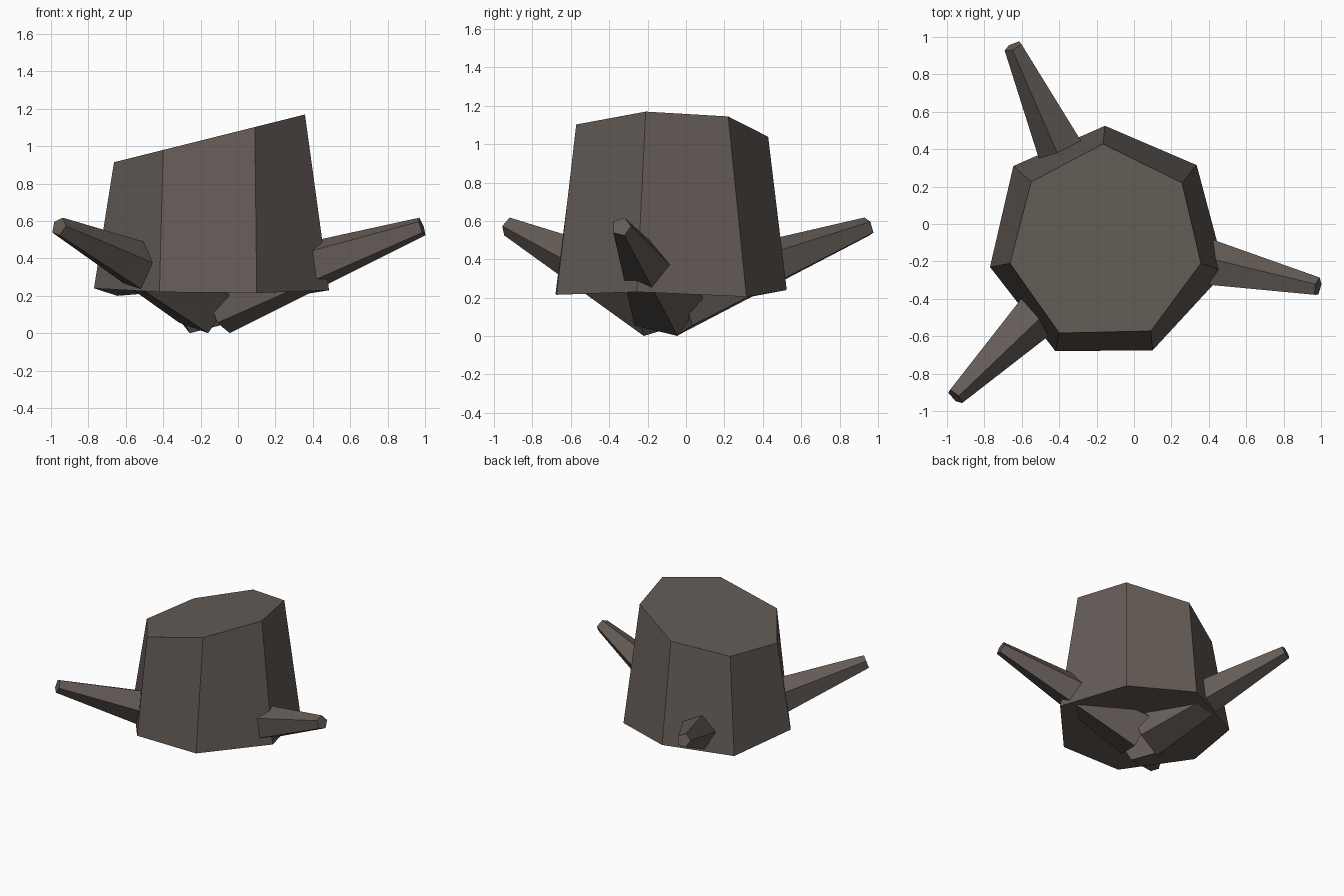
import bpy, bmesh, math
from mathutils import Vector

if "Cube" in bpy.data.objects:
    bpy.data.objects.remove(bpy.data.objects["Cube"])

bark = bpy.data.materials.new("grey_brown_bark")
bark.diffuse_color = (0.127, 0.106, 0.094, 1)
bark.use_nodes = True
bark.node_tree.nodes["Principled BSDF"].inputs["Base Color"].default_value = bark.diffuse_color


def loft(name, lower, upper):
    """Closed flat-sided solid between two rings of points."""
    bm = bmesh.new()
    a = [bm.verts.new(p) for p in lower]
    b = [bm.verts.new(p) for p in upper]
    n = len(a)
    for i in range(n):
        j = (i + 1) % n
        bm.faces.new((a[i], a[j], b[j], b[i]))
    bm.faces.new(a[::-1])
    bm.faces.new(b)
    bmesh.ops.recalc_face_normals(bm, faces=bm.faces)
    mesh = bpy.data.meshes.new(name)
    bm.to_mesh(mesh)
    bm.free()
    mesh.materials.append(bark)
    obj = bpy.data.objects.new(name, mesh)
    bpy.context.collection.objects.link(obj)
    return obj


# Seven-sided trunk with a slanted cut on top
base = [(-0.155, 0.525, 0.24), (0.335, 0.315, 0.205), (0.487, -0.256, 0.23),
        (0.10, -0.675, 0.215), (-0.42, -0.68, 0.22), (-0.77, -0.23, 0.24),
        (-0.645, 0.31, 0.20)]
cut = [(-0.166, 0.428), (0.257, 0.22), (0.358, -0.21), (0.09, -0.572),
       (-0.40, -0.583), (-0.663, -0.21), (-0.55, 0.225)]
loft("trunk", base, [(x, y, 1.08 + 0.25 * x) for x, y in cut])


# Three tapered five-sided roots spreading from under the trunk
def ring(centre, out, radius):
    side = Vector((0, 0, 1)).cross(out).normalized()
    up = out.cross(side).normalized()
    angles = [math.radians(4 + 72 * k) for k in range(5)]
    return [centre + radius * (math.cos(t) * side + math.sin(t) * up) for t in angles]


middle = Vector((-0.15, -0.10, 0.18))
tips = {"right_root": (0.983, -0.337, 0.57),
        "back_root": (-0.645, 0.95, 0.57),
        "left_root": (-0.957, -0.922, 0.57)}
for name, tip in tips.items():
    tip = Vector(tip)
    flat = Vector((tip.x - middle.x, tip.y - middle.y, 0)).normalized()
    start = middle + 0.03 * flat
    out = (tip - start).normalized()
    loft(name, ring(start, out, 0.205), ring(tip, out, 0.052))
